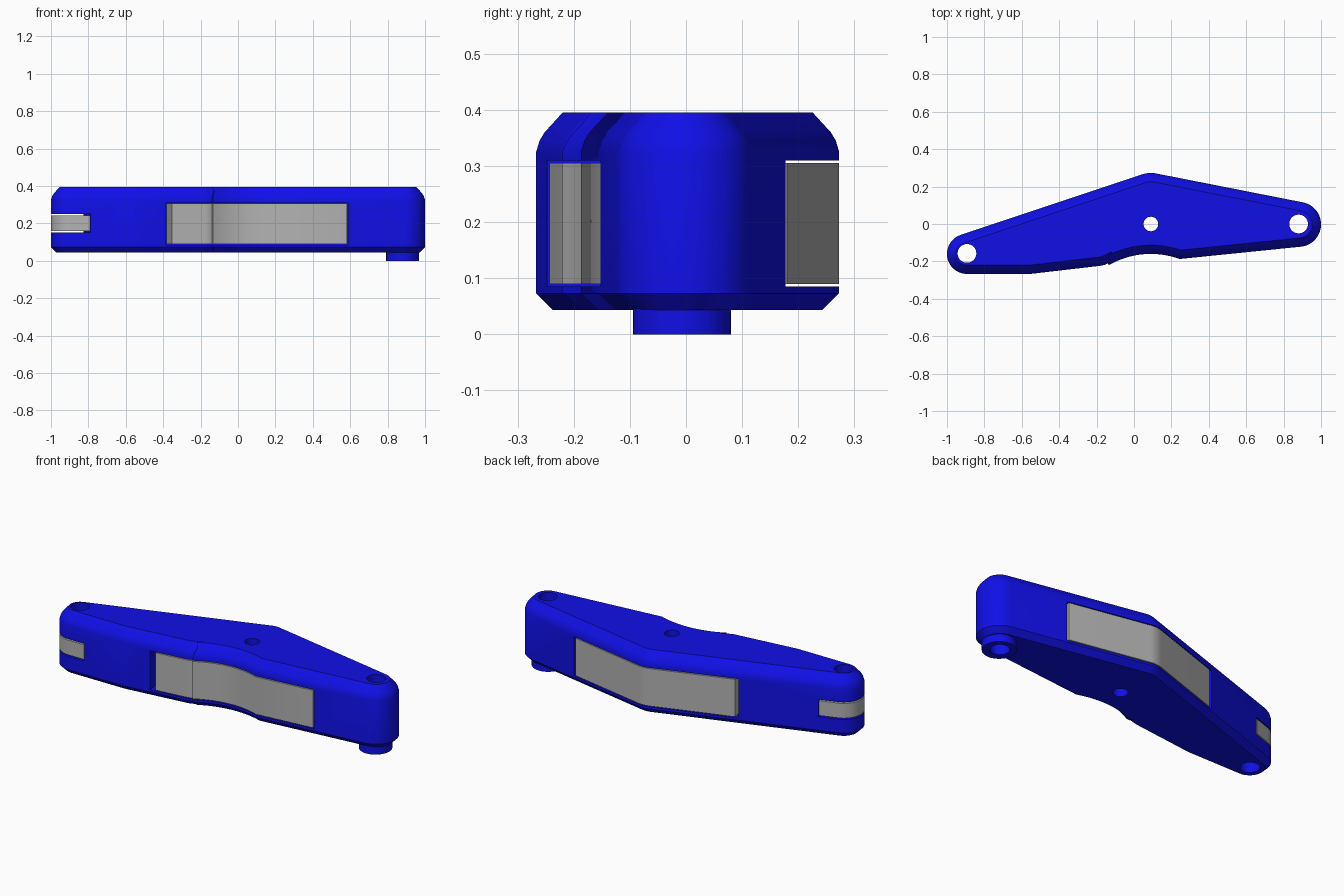
import bpy, bmesh
from math import radians, cos, sin
from mathutils import Vector

if "Cube" in bpy.data.objects:
    bpy.data.objects.remove(bpy.data.objects["Cube"], do_unlink=True)


def material(name, rgb):
    m = bpy.data.materials.new(name)
    m.use_nodes = True
    m.diffuse_color = (*rgb, 1)
    m.node_tree.nodes["Principled BSDF"].inputs["Base Color"].default_value = (*rgb, 1)
    return m


blue = material("deep blue", (0.005, 0.005, 0.8))
grey = material("mid grey", (0.45, 0.45, 0.45))


def arc(cx, cy, r, start, end, steps):
    angles = [radians(start + (end - start) * i / steps) for i in range(steps + 1)]
    return [Vector((cx + r * cos(a), cy + r * sin(a))) for a in angles]


def inset(points, d):
    """Move a counter-clockwise outline inward by d."""
    result = []
    for i, p in enumerate(points):
        a = (p - points[i - 1]).normalized()
        b = (points[(i + 1) % len(points)] - p).normalized()
        n = Vector((-a.y - b.y, a.x + b.x)).normalized()
        result.append(p + n * d / max(0.5, n.dot(Vector((-a.y, a.x)))))
    return result


def loft(name, outline, levels, mat):
    """Stack copies of an outline; each level is (height, inset)."""
    bm = bmesh.new()
    rings = []
    for z, d in levels:
        ring = inset(outline, d) if d else outline
        rings.append([bm.verts.new((p.x, p.y, z)) for p in ring])
    count = len(outline)
    for low, high in zip(rings, rings[1:]):
        for i in range(count):
            j = (i + 1) % count
            bm.faces.new((low[i], low[j], high[j], high[i]))
    bm.faces.new(rings[0][::-1])
    bm.faces.new(rings[-1])
    mesh = bpy.data.meshes.new(name)
    bm.to_mesh(mesh)
    bm.free()
    mesh.materials.append(mat)
    obj = bpy.data.objects.new(name, mesh)
    bpy.context.collection.objects.link(obj)
    return obj


def boolean(obj, cutter, operation):
    mod = obj.modifiers.new("cut", "BOOLEAN")
    mod.operation, mod.solver, mod.object = operation, "EXACT", cutter
    bpy.context.view_layer.objects.active = obj
    bpy.ops.object.modifier_apply(modifier=mod.name)
    bpy.data.objects.remove(cutter, do_unlink=True)


def prism(corners, z0, z1, mat=blue):
    return loft("cutter", [Vector(c) for c in corners], [(z0, 0), (z1, 0)], mat)


# Outline of the lever: right end, back peak, left end, front scoop
outline = (arc(0.88, -0.002, 0.12, -84, 78.5, 28)
           + arc(0.09, 0.13, 0.143, 78.5, 108.5, 8)
           + arc(-0.893, -0.16, 0.107, 108.5, 270, 28)
           + arc(-0.56, -0.167, 0.1, 270, 276, 2)
           + arc(-0.19, -0.124, 0.1, 276, 300, 4)
           + arc(0.09, -0.61, 0.45, 120, 70, 20))

holes = [(-0.893, -0.157, 0.05), (0.09, 0, 0.039), (0.88, 0, 0.05)]


def drill(obj, spots):
    for x, y, r in spots:
        boolean(obj, prism(arc(x, y, r, 0, 350, 35), -0.1, 0.5, obj.data.materials[0]),
                "DIFFERENCE")


# Lever body with bevelled rims and the foot boss under the right end
body = loft("lever_body", outline,
            [(0.043, 0.03), (0.073, 0), (0.325, 0), (0.345, 0.006),
             (0.36, 0.015), (0.395, 0.047)], blue)
boss = loft("boss", arc(0.88, -0.007, 0.0875, 0, 350, 35), [(0, 0), (0.08, 0)], blue)
boolean(body, boss, "UNION")

# Plan shapes of the recesses: front, back and left end, with a solid core between
# (name, recess corners, insert corners, recess heights, insert heights)
pockets = [
    ("front_insert",
     [(-0.38, -0.3), (0.59, -0.3), (0.59, -0.05), (-0.41, -0.05)],
     [(-0.345, -0.3), (0.583, -0.3), (0.583, -0.05), (-0.382, -0.05)],
     (0.085, 0.31), (0.09, 0.305)),
    ("back_insert",
     [(-0.405, 0.05), (0.59, 0.05), (0.59, 0.35), (-0.45, 0.35)],
     [(-0.385, 0.05), (0.577, 0.05), (0.577, 0.35), (-0.43, 0.35)],
     (0.085, 0.31), (0.09, 0.305)),
    ("end_insert",
     [(-1.1, -0.3), (-0.785, -0.3), (-0.845, 0.1), (-1.1, 0.1)],
     [(-1.1, -0.3), (-0.787, -0.3), (-0.847, 0.1), (-1.1, 0.1)],
     (0.15, 0.25), (0.158, 0.243)),
]
parts = [body]
for name, recess, block, recess_z, block_z in pockets:
    boolean(body, prism(recess, *recess_z), "DIFFERENCE")
    insert = loft(name, outline, [(block_z[0], 0), (block_z[1], 0)], grey)
    boolean(insert, prism(block, 0, 0.5, grey), "INTERSECT")
    parts.append(insert)

# Pivot holes through the body and the end insert
drill(body, holes)
drill(parts[-1], holes[:1])

# Smooth the curved walls, keep rims crisp
for obj in parts:
    bpy.ops.object.select_all(action="DESELECT")
    obj.select_set(True)
    bpy.context.view_layer.objects.active = obj
    bpy.ops.object.shade_smooth_by_angle(angle=radians(28))
